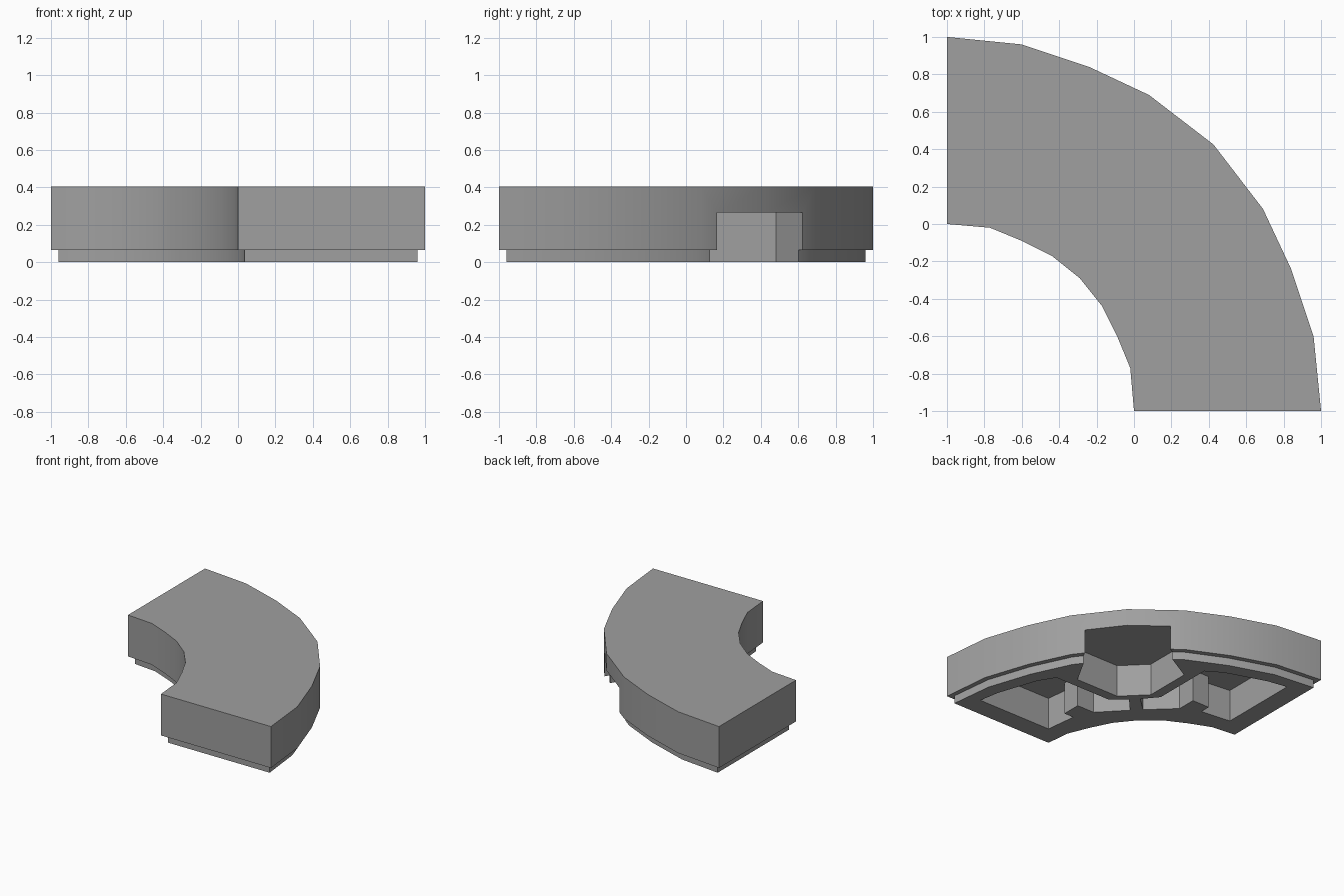
import bpy
import bmesh

cube = bpy.data.objects.get("Cube")
if cube:
    bpy.data.objects.remove(cube, do_unlink=True)

TOP, STEP, CEILING = 0.405, 0.065, 0.265

grey = bpy.data.materials.new("plain grey")
grey.use_nodes = True
colour = (0.35, 0.35, 0.35, 1)
grey.diffuse_color = colour
grey.node_tree.nodes["Principled BSDF"].inputs["Base Color"].default_value = colour


def mirrored(points):
    """Reflect points across the diagonal x = y, in reverse order."""
    return [(y, x) for x, y in reversed(points)]


def prism(name, outline, low, high):
    """Extrude a flat outline between two heights."""
    bm = bmesh.new()
    face = bm.faces.new([bm.verts.new((x, y, low)) for x, y in outline])
    grown = bmesh.ops.extrude_face_region(bm, geom=[face])
    moved = [v for v in grown["geom"] if isinstance(v, bmesh.types.BMVert)]
    bmesh.ops.translate(bm, verts=moved, vec=(0, 0, high - low))
    bmesh.ops.recalc_face_normals(bm, faces=bm.faces)
    mesh = bpy.data.meshes.new(name)
    bm.to_mesh(mesh)
    bm.free()
    mesh.materials.append(grey)
    obj = bpy.data.objects.new(name, mesh)
    bpy.context.collection.objects.link(obj)
    return obj


def combine(target, tool, operation):
    """Apply a boolean and discard the tool object."""
    tool.hide_render = True
    mod = target.modifiers.new(operation.lower(), 'BOOLEAN')
    mod.operation, mod.object, mod.solver = operation, tool, 'EXACT'
    bpy.context.view_layer.objects.active = target
    bpy.ops.object.modifier_apply(modifier=mod.name)
    bpy.data.objects.remove(tool, do_unlink=True)


def scaled(points, factor):
    """Scale about the arc centre at (-1, -1)."""
    return [((x + 1) * factor - 1, (y + 1) * factor - 1) for x, y in points]


# Half arcs between the straight end and the diagonal
outer = [(0.96, -0.6), (0.84, -0.24), (0.69, 0.08)]
inner = [(-0.02, -0.77), (-0.09, -0.6), (-0.17, -0.44)]
outer_mid, inner_mid = [(0.425, 0.425)], [(-0.29, -0.29)]


def quarter_ring(out_scale, in_scale, end, out_end, in_end):
    out_half = [(out_end, end)] + scaled(outer, out_scale)
    in_half = [(in_end, end)] + scaled(inner, in_scale)
    return (out_half + scaled(outer_mid, out_scale) + mirrored(out_half)
            + list(reversed(in_half + scaled(inner_mid, in_scale) + mirrored(in_half))))


# Curved body and the recessed lip beneath it
body = prism("curved_block", quarter_ring(1, 1, -1, 1, 0), STEP, TOP)
lip = prism("lip", quarter_ring(0.98, 1.035, -0.96, 0.96, 0.035), 0, STEP + 0.05)
combine(body, lip, 'UNION')

# Socket open to the outer side
socket_half = [(0.09, -0.09), (0.48, -0.09), (0.62, 0.16), (0.76, 0.41)]
combine(body, prism("socket", socket_half + mirrored(socket_half), -0.1, CEILING),
        'DIFFERENCE')

# Underside pockets on both sides of the centre rib, each with a square post
pocket = [(0.84, -0.8), (0.81, -0.63), (0.7, -0.3), (0.62, -0.17), (0.11, -0.17),
          (-0.01, -0.07), (-0.12, -0.19), (0.07, -0.39), (0.226, -0.39),
          (0.226, -0.545), (0.14, -0.545), (0.17, -0.8)]
for outline in (pocket, mirrored(pocket)):
    combine(body, prism("pocket", outline, -0.1, CEILING), 'DIFFERENCE')

# Smooth curved walls, crisp edges
bpy.ops.object.select_all(action='DESELECT')
body.select_set(True)
bpy.context.view_layer.objects.active = body
bpy.ops.object.shade_smooth_by_angle()
